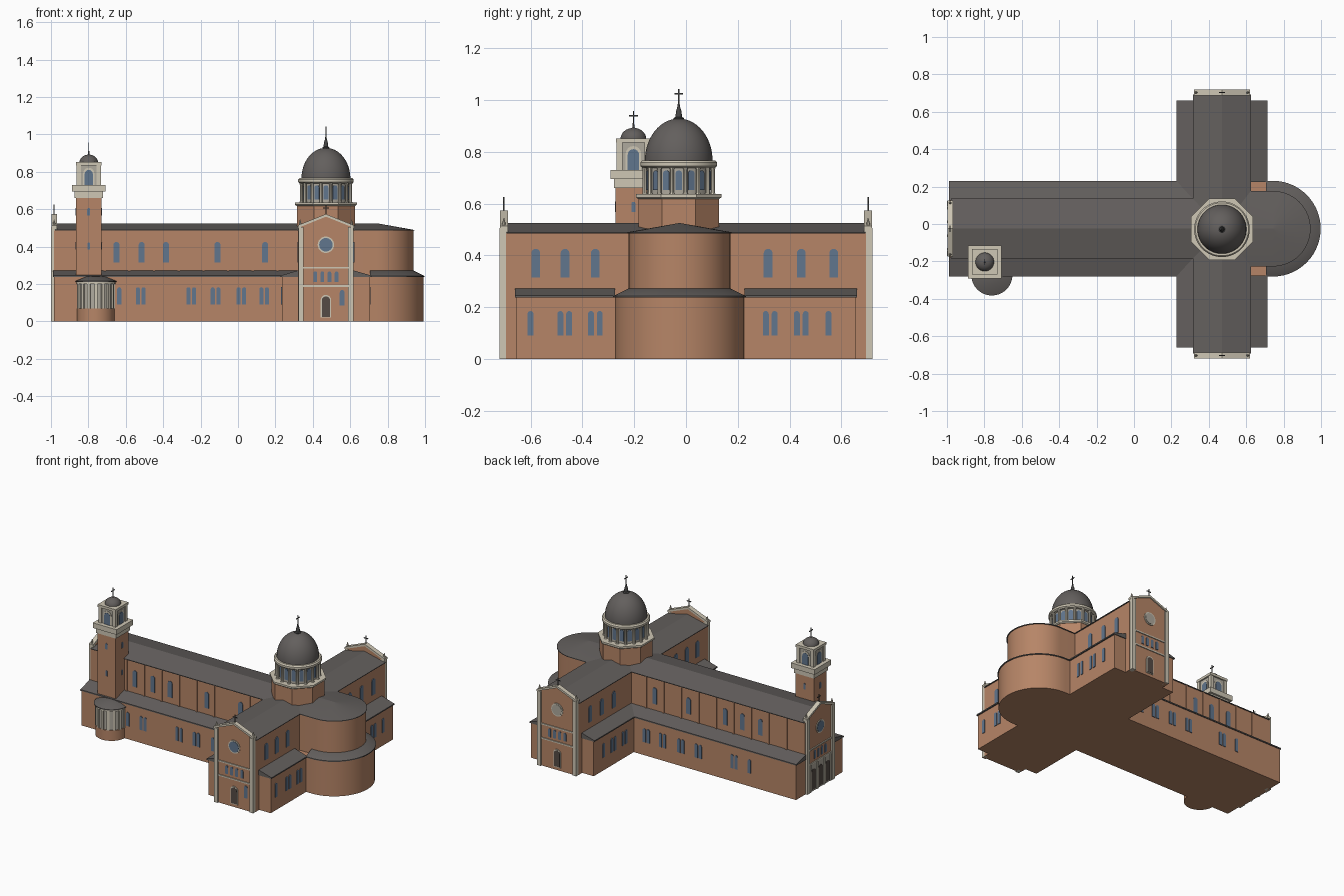
import bpy, math
from math import cos, sin, pi
from mathutils import Matrix

if "Cube" in bpy.data.objects:
    bpy.data.objects.remove(bpy.data.objects["Cube"])


def material(name, *rgb):
    m = bpy.data.materials.new(name)
    m.use_nodes = True
    m.diffuse_color = (*rgb, 1)
    m.node_tree.nodes["Principled BSDF"].inputs["Base Color"].default_value = (*rgb, 1)
    return m


BRICK = material("terracotta brick", 0.47, 0.235, 0.135)
ROOF = material("slate roof", 0.125, 0.115, 0.11)
STONE = material("cream stone", 0.62, 0.57, 0.46)
PANEL = material("weathered stone", 0.43, 0.40, 0.34)
GLASS = material("blue glass", 0.12, 0.18, 0.27)
DOOR = material("dark door", 0.09, 0.07, 0.06)
METAL = material("dark metal", 0.06, 0.06, 0.06)

CY = -0.025            # nave axis
TX = 0.47              # transept axis
HERE = Matrix.Identity(4)


def frame(x, y, turn=0):
    """Local wall frame: x along the wall, -y outward; turn 0 faces front."""
    return Matrix.Translation((x, y, 0)) @ Matrix.Rotation(math.radians(turn), 4, 'Z')


def build(name, verts, faces, mat, M=HERE, smooth=False):
    me = bpy.data.meshes.new(name)
    me.from_pydata([M @ Matrix.Translation(v).to_translation() for v in verts], [], faces)
    me.materials.append(mat)
    if smooth:
        me.shade_smooth()
        me.set_sharp_from_angle(angle=math.radians(35))
    ob = bpy.data.objects.new(name, me)
    bpy.context.collection.objects.link(ob)
    return ob


def prisms(name, polys, y0, y1, mat, M=HERE):
    """Extrude outlines in the local xz plane between two depths."""
    verts, faces = [], []
    for p in polys:
        n, b = len(p), len(verts)
        verts += [(u, y0, z) for u, z in p] + [(u, y1, z) for u, z in p]
        faces += [[b + i for i in range(n)], [b + n + i for i in reversed(range(n))]]
        faces += [[b + i, b + n + i, b + n + (i + 1) % n, b + (i + 1) % n] for i in range(n)]
    return build(name, verts, faces, mat, M)


def rect(u0, u1, z0, z1):
    return [(u0, z0), (u1, z0), (u1, z1), (u0, z1)]


def arch(u, z0, z1, w):
    r = w / 2
    return [(u - r, z0), (u + r, z0)] + [
        (u + r * cos(a * pi / 8), z1 - r + r * sin(a * pi / 8)) for a in range(9)]


def disc(u, z, r):
    return [(u + r * cos(a * pi / 12), z + r * sin(a * pi / 12)) for a in range(24)]


def box(name, x0, x1, y0, y1, z0, z1, mat, M=HERE):
    return prisms(name, [rect(x0, x1, z0, z1)], y0, y1, mat, M)


def lathe(name, profile, mat, M, segs=32, smooth=True):
    verts, faces, n = [], [], len(profile)
    for i in range(segs):
        a = 2 * pi * (i + 0.5) / segs
        verts += [(r * cos(a), r * sin(a), z) for r, z in profile]
    for i in range(segs):
        a, b = i * n, (i + 1) % segs * n
        faces += [[a + k, b + k, b + k + 1, a + k + 1] for k in range(n - 1)]
    faces += [[i * n for i in reversed(range(segs))], [i * n + n - 1 for i in range(segs)]]
    return build(name, verts, faces, mat, M, smooth)


def apse(name, profile, stretch, mat, M, segs=28):
    """Half-round body bulging along local +x, with straight sides behind."""
    cols = [(0, -1, -stretch)] + [(cos(t), sin(t), 0) for t in
            (pi * i / segs - pi / 2 for i in range(segs + 1))] + [(0, 1, -stretch)]
    n, verts, faces = len(profile), [], []
    for c, s, d in cols:
        verts += [(r * c + d, r * s, z) for r, z in profile]
    for i in range(len(cols) - 1):
        a, b = i * n, (i + 1) * n
        faces += [[a + k, b + k, b + k + 1, a + k + 1] for k in range(n - 1)]
    faces.append([i * n for i in reversed(range(len(cols)))])
    faces.append([i * n + n - 1 for i in range(len(cols))])
    return build(name, verts, faces, mat, M, True)


def cross(name, M, z0, z1, t=0.0025):
    h, zc = (z1 - z0) * 0.3, z0 + (z1 - z0) * 0.68
    prisms(name, [rect(-t, t, z0, z1), rect(-h, h, zc - t, zc + t)], -t, t, METAL, M)


def gable(half, z0, z1, drop=0.004):
    return [(-half, z0 - drop), (half, z0 - drop), (half, z0), (0, z1), (-half, z0)]


def shed(outer, inner):
    return [(outer, 0.237), (outer, 0.245), (inner, 0.273), (inner, 0.237)]


# Nave and aisles
box("nave_lower", -0.985, TX, CY - 0.25, CY + 0.25, 0, 0.24, BRICK)
box("nave_upper", -0.985, TX, CY - 0.153, CY + 0.153, 0.2, 0.485, BRICK)
west = frame(0, CY, -90)
prisms("nave_roof", [gable(0.16, 0.489, 0.525)], -0.978, TX, ROOF, west)
prisms("nave_aisle_roofs", [shed(s * 0.256, s * 0.15) for s in (-1, 1)], -0.99, 0.32, ROOF, west)

# Transept and its aisles
box("transept_lower", 0.235, 0.705, -0.655, 0.655, 0, 0.24, BRICK)
box("transept_upper", 0.322, 0.618, -0.695, 0.695, 0, 0.485, BRICK)
cross_axis = frame(TX, 0)
prisms("transept_roof", [gable(0.155, 0.489, 0.525)], -0.692, 0.692, ROOF, cross_axis)
prisms("transept_west_roofs", [shed(-0.244, -0.147)], -0.66, 0.66, ROOF, cross_axis)
for label, y0, y1 in (("south", -0.66, CY - 0.25), ("north", CY + 0.25, 0.66)):
    prisms("transept_east_roof_" + label, [shed(0.244, 0.147)], y0, y1, ROOF, cross_axis)

# Apse in two tiers
east = frame(0.742, CY)
apse("apse_lower", [(0.25, 0), (0.25, 0.24)], 0.13, BRICK, east)
apse("apse_lower_roof", [(0.256, 0.237), (0.256, 0.243), (0.195, 0.273)], 0.035, ROOF, east)
apse("apse_upper", [(0.196, 0.2), (0.196, 0.485)], 0.13, BRICK, east)
apse("apse_upper_roof", [(0.202, 0.485), (0.202, 0.489), (0, 0.525)], 0.27, ROOF, east)

# Nave windows and pilasters on both long sides
singles = (-0.65, -0.515, -0.385, -0.11, 0.145)
pairs = (-0.52, -0.25, -0.12, 0.018, 0.14)
for label, s, turn in (("south", 1, 0), ("north", -1, 180)):
    up, low = frame(0, CY - s * 0.153, turn), frame(0, CY - s * 0.25, turn)
    prisms("clerestory_windows_" + label, [arch(s * u, 0.315, 0.425, 0.032) for u in singles],
           -0.004, 0.002, GLASS, up)
    lows = [u + d for u in pairs for d in (-0.015, 0.015)] + [-0.635]
    prisms("aisle_windows_" + label, [arch(s * u, 0.09, 0.183, 0.022) for u in lows],
           -0.004, 0.002, GLASS, low)
    piers = [s * (-0.845 + 0.132 * i) for i in range(9)]
    prisms("nave_pilasters_" + label, [rect(u - 0.006, u + 0.006, 0.25, 0.485) for u in piers],
           -0.005, 0.002, BRICK, up)

# Transept windows on both flanks
for label, s, turn in (("east", 1, 90), ("west", -1, -90)):
    up, low = frame(TX + s * 0.148, 0, turn), frame(TX + s * 0.235, 0, turn)
    prisms("transept_high_windows_" + label,
           [arch(s * u, 0.315, 0.425, 0.034) for u in (-0.58, -0.467, -0.35, 0.317, 0.445, 0.57)],
           -0.004, 0.002, GLASS, up)
    lows = [c + d for c in (-0.468, -0.35, 0.325, 0.445) for d in (-0.017, 0.017)] + [-0.6, 0.55]
    prisms("transept_low_windows_" + label, [arch(s * u, 0.09, 0.185, 0.023) for u in lows],
           -0.004, 0.002, GLASS, low)


# Gabled end fronts
def facade(label, M, rose):
    prisms(label + "_front", [[(-0.145, 0), (0.145, 0), (0.145, 0.505), (0, 0.562), (-0.145, 0.505)]],
           0, 0.022, BRICK, M)
    prisms(label + "_raking_cornice", [[(s * 0.15, 0.5), (0, 0.56), (0, 0.574), (s * 0.15, 0.514)]
           for s in (-1, 1)], -0.008, 0.023, STONE, M)
    trim = [rect(s * 0.133 - 0.014, s * 0.133 + 0.014, 0, 0.505) for s in (-1, 1)]
    prisms(label + "_pilasters", trim, -0.009, 0.023, STONE, M)
    prisms(label + "_bands", [rect(-0.12, 0.12, z, z + 0.009) for z in (0.185, 0.282)],
           -0.006, 0.002, STONE, M)
    prisms(label + "_rose_ring", [disc(0, 0.41, 0.044)], -0.004, 0.002, STONE, M)
    prisms(label + "_rose", [disc(0, 0.41, 0.036)], -0.006, 0, rose, M)
    prisms(label + "_gallery", [arch(u, 0.212, 0.268, 0.02) for u in (-0.057, -0.019, 0.019, 0.057)],
           -0.004, 0.002, GLASS, M)
    cross(label + "_cross", M @ Matrix.Translation((0, 0.007, 0)), 0.57, 0.625)
    for s in (-1, 1):
        lathe(label + "_finial", [(0.007, 0.51), (0.007, 0.525), (0.001, 0.545)], STONE,
              M @ Matrix.Translation((s * 0.138, 0.007, 0)), 8)


south, north, front = frame(TX, -0.71), frame(TX, 0.71, 180), frame(-0.99, CY, -90)
facade("south", south, GLASS)
facade("north", north, PANEL)
facade("west", front, GLASS)
for label, M in (("south", south), ("north", north)):
    prisms(label + "_door_frame", [arch(0, 0.02, 0.142, 0.056)], -0.004, 0.002, STONE, M)
    prisms(label + "_door", [arch(0, 0.025, 0.134, 0.044)], -0.006, 0, DOOR, M)
prisms("south_side_window", [arch(0.087, 0.085, 0.168, 0.026)], -0.004, 0.002, GLASS, south)

# West portal with three doors
prisms("west_portal", [rect(-0.12, 0.12, 0, 0.185)], -0.004, 0.002, PANEL, front)
prisms("west_doors", [arch(u, 0.01, 0.15, 0.05) for u in (-0.075, 0, 0.075)],
       -0.006, 0, DOOR, front)
prisms("west_columns", [rect(u - 0.007, u + 0.007, 0, 0.185) for u in (-0.11, -0.037, 0.037, 0.11)],
       -0.009, 0, STONE, front)

# Crossing dome
dome = frame(TX, CY - 0.003)
K = 1 / cos(pi / 8)
lathe("dome_base", [(0.155 * K, 0.45), (0.155 * K, 0.622)], BRICK, dome, 8, False)
lathe("dome_base_cornice", [(0.157 * K, 0.618), (0.165 * K, 0.624), (0.165 * K, 0.636)],
      STONE, dome, 8, False)
lathe("drum", [(0.124, 0.63), (0.124, 0.75)], PANEL, dome)
lathe("drum_cornice", [(0.14, 0.738), (0.149, 0.745), (0.149, 0.758), (0.142, 0.767)], STONE, dome)
for i in range(16):
    spin = dome @ Matrix.Rotation(2 * pi * i / 16, 4, 'Z')
    prisms("drum_window", [arch(0, 0.652, 0.728, 0.026)], -0.1275, -0.122, GLASS, spin)
    lathe("drum_column", [(0.011, 0.636), (0.008, 0.643), (0.008, 0.73), (0.011, 0.74)], STONE,
          spin @ Matrix.Rotation(pi / 16, 4, 'Z') @ Matrix.Translation((0, -0.134, 0)), 8)
lathe("dome_shell", [(0.131 * cos(a * pi / 32), 0.765 + 0.163 * sin(a * pi / 32))
                     for a in range(16)] + [(0.004, 0.928)], ROOF, dome, 40)
lathe("dome_lantern", [(0.02, 0.918), (0.02, 0.93), (0.013, 0.935), (0.011, 0.955),
                       (0.005, 0.975), (0.002, 1.0)], METAL, dome, 12)
cross("dome_cross", dome @ Matrix.Rotation(pi / 2, 4, 'Z'), 0.985, 1.042)

# Bell tower
tower = frame(-0.798, -0.203)


def square(name, h, z0, z1, mat):
    box(name, -h, h, -h, h, z0, z1, mat, tower)


square("tower_shaft", 0.069, 0, 0.665, BRICK)
square("tower_lower_cornice", 0.075, 0.66, 0.697, STONE)
square("tower_upper_cornice", 0.089, 0.695, 0.73, STONE)
square("belfry", 0.058, 0.73, 0.84, PANEL)
square("belfry_cornice", 0.068, 0.835, 0.852, STONE)
for i in range(4):
    M = tower @ Matrix.Rotation(i * pi / 2, 4, 'Z')
    prisms("tower_slits", [arch(0, 0.385, 0.422, 0.014), arch(0, 0.567, 0.607, 0.016)],
           -0.072, -0.067, GLASS, M)
    prisms("belfry_arch_frame", [arch(0, 0.73, 0.822, 0.06)], -0.061, -0.056, STONE, M)
    prisms("belfry_opening", [arch(0, 0.73, 0.81, 0.044)], -0.063, -0.058, GLASS, M)
    box("belfry_corner_pier", 0.042, 0.065, -0.065, -0.042, 0.73, 0.84, STONE, M)
lathe("tower_dome", [(0.05 * cos(a * pi / 16), 0.85 + 0.042 * sin(a * pi / 16)) for a in range(8)]
      + [(0.004, 0.893), (0.003, 0.91)], ROOF, tower, 24)
cross("tower_cross", tower @ Matrix.Rotation(pi / 2, 4, 'Z'), 0.9, 0.957)

# Round chapel beside the tower
chapel = frame(-0.76, -0.272, -90)
apse("chapel_base", [(0.1, 0), (0.1, 0.07)], 0.02, BRICK, chapel)
apse("chapel_wall", [(0.094, 0.07), (0.094, 0.21)], 0.02, PANEL, chapel)
apse("chapel_cornice", [(0.104, 0.2), (0.104, 0.213)], 0.01, STONE, chapel)
apse("chapel_roof", [(0.11, 0.211), (0.11, 0.216), (0.05, 0.24), (0, 0.243)], 0.02, ROOF, chapel)
for i in range(9):
    box("chapel_pilaster", -0.008, 0.008, -0.102, -0.09, 0.07, 0.205, STONE,
        chapel @ Matrix.Rotation(pi * i / 8, 4, 'Z'))
